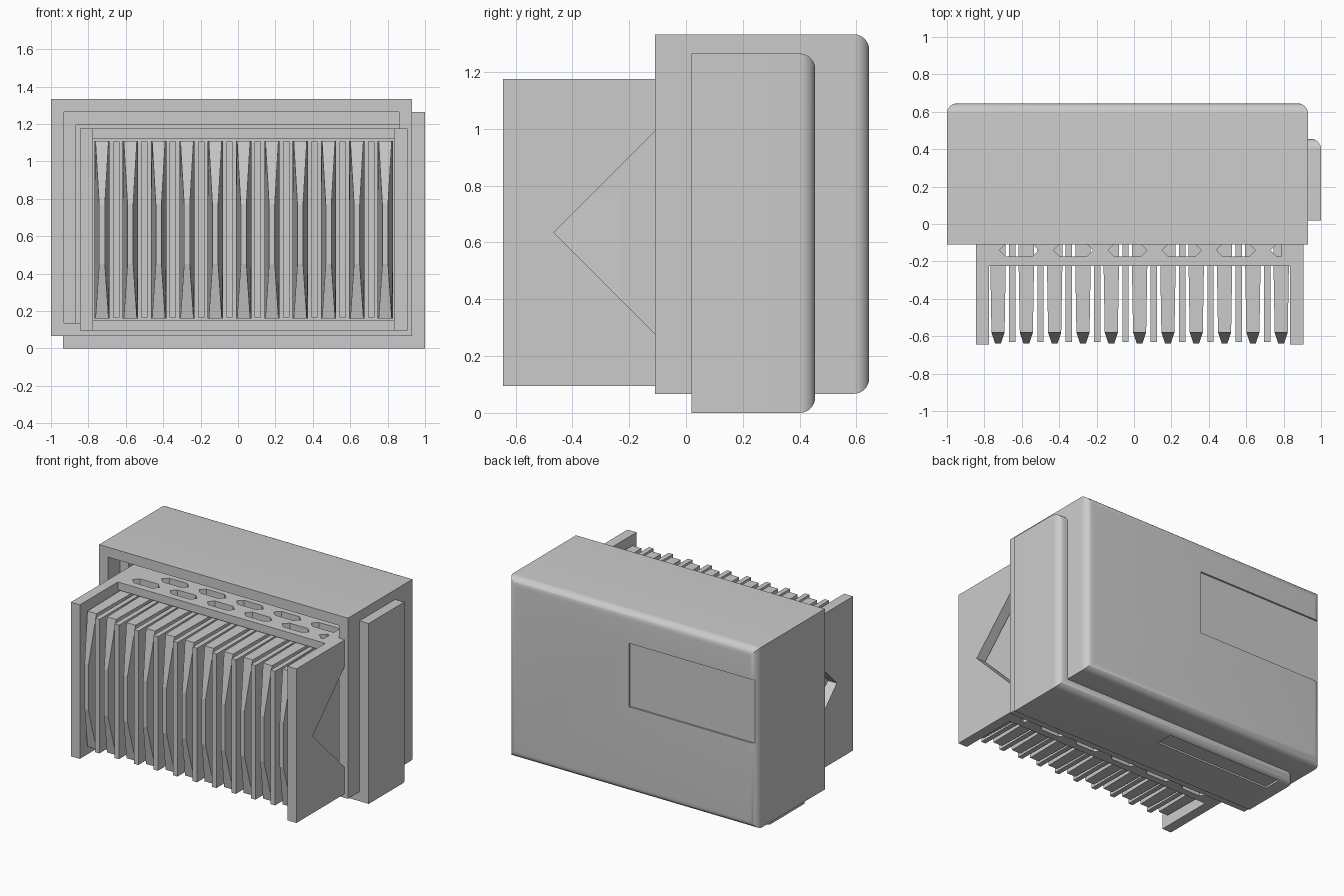
import bpy, bmesh
from mathutils import Vector

if "Cube" in bpy.data.objects:
    bpy.data.objects.remove(bpy.data.objects["Cube"])


def mesh_object(name, bm):
    bmesh.ops.recalc_face_normals(bm, faces=bm.faces)
    me = bpy.data.meshes.new(name)
    bm.to_mesh(me)
    bm.free()
    ob = bpy.data.objects.new(name, me)
    bpy.context.collection.objects.link(ob)
    return ob


def add_box(bm, x, y, z):
    vs = bmesh.ops.create_cube(bm, size=1)["verts"]
    for v in vs:
        v.co = Vector([a + (c + 0.5) * (b - a) for c, (a, b) in zip(v.co, (x, y, z))])
    return vs


def box(name, x, y, z):
    bm = bmesh.new()
    add_box(bm, x, y, z)
    return mesh_object(name, bm)


def loft(bm, rings):
    """Skin a stack of equal-length closed rings and cap both ends."""
    rows = [[bm.verts.new(p) for p in r] for r in rings]
    n = len(rows[0])
    for a, b in zip(rows, rows[1:]):
        for i in range(n):
            bm.faces.new((a[i], a[(i + 1) % n], b[(i + 1) % n], b[i]))
    bm.faces.new(rows[0])
    bm.faces.new(rows[-1])


def cut(target, cutter):
    """Subtract the cutter, then delete it."""
    mod = target.modifiers.new("cut", "BOOLEAN")
    mod.operation, mod.solver, mod.object = "DIFFERENCE", "EXACT", cutter
    bpy.ops.object.select_all(action="DESELECT")
    target.select_set(True)
    bpy.context.view_layer.objects.active = target
    bpy.ops.object.modifier_apply(modifier=mod.name)
    bpy.data.objects.remove(cutter)


def shell(name, x, y, z, wall, radius):
    """Open-fronted housing with rounded back edges."""
    bm = bmesh.new()
    add_box(bm, x, y, z)
    back = [e for e in bm.edges if all(abs(v.co.y - y[1]) < 1e-4 for v in e.verts)]
    bmesh.ops.bevel(bm, geom=back, offset=radius, segments=8, profile=0.5, affect="EDGES")
    ob = mesh_object(name, bm)
    cut(ob, box("cavity", (x[0] + wall, x[1] - wall), (y[0] - 0.1, y[1] - wall),
                (z[0] + wall, z[1] - wall)))
    return ob


def smooth(ob):
    bpy.ops.object.select_all(action="DESELECT")
    ob.select_set(True)
    bpy.context.view_layer.objects.active = ob
    bpy.ops.object.shade_smooth_by_angle(angle=0.5)


# Large housing with a shallow panel recess on the back
outer = shell("outer_housing", (-1, 0.93), (-0.11, 0.645), (0.067, 1.333), 0.07, 0.055)
cut(outer, box("panel", (-1.1, -0.01), (0.633, 0.8), (0.67, 1.115)))
smooth(outer)

# Offset second housing with a slim recess underneath
inner = shell("inner_housing", (-0.935, 1), (0.02, 0.455), (0, 1.265), 0.07, 0.055)
cut(inner, box("slot", (-0.84, 0.05), (0.295, 0.415), (-0.1, 0.012)))
smooth(inner)

CX, CZ, REAR = 0.03, 0.635, 0.36

# Side plates with a diamond notch
for side, name in ((-1, "left_side_plate"), (1, "right_side_plate")):
    xs = sorted((CX + side * 0.805, CX + side * 0.875))
    plate = box(name, xs, (-0.645, REAR), (0.095, 1.175))
    bm = bmesh.new()
    d = 0.415
    loft(bm, [[(x, -0.05 - d, CZ), (x, -0.05, CZ - d), (x, -0.05 + d, CZ), (x, -0.05, CZ + d)]
              for x in (xs[0] - 0.05, xs[1] + 0.05)])
    cut(plate, mesh_object("notch", bm))

# Top and bottom lattice plates
for name, z in (("top_lattice", (1.12, 1.175)), ("bottom_lattice", (0.095, 0.15))):
    plate = box(name, (CX - 0.805, CX + 0.805), (-0.225, REAR), z)
    bm = bmesh.new()
    for row in range(3):
        y = -0.14 + row * 0.115
        for i in range(7):
            x = -0.615 + 0.29 * i - 0.145 * (row % 2)
            lo, hi = CX - 0.755, CX + 0.755
            hexa = [(-0.105, 0), (-0.07, -0.035), (0.07, -0.035),
                    (0.105, 0), (0.07, 0.035), (-0.07, 0.035)]
            if x - 0.105 < lo or x + 0.105 > hi:
                # End cells are cut short by the frame
                if x < lo - 0.03 or x > hi + 0.06:
                    continue
                s = 1 if x > 0 else -1
                edge = hi if s > 0 else lo
                w = max(s * (edge - x), -0.06)
                hexa = [(-s * 0.105, 0), (-s * 0.07, -0.035), (s * w, -0.035),
                        (s * w, 0.035), (-s * 0.07, 0.035)]
            loft(bm, [[(x + px, y + py, h) for px, py in hexa] for h in (z[0] - 0.05, z[1] + 0.05)])
    cut(plate, mesh_object("holes", bm))

# Rear wall of the insert
box("rear_wall", (CX - 0.805, CX + 0.805), (REAR - 0.05, REAR), (0.15, 1.12))

# Wide blades with a waisted, tapered front edge
bm = bmesh.new()
for i in range(11):
    x = -0.727 + 0.1514 * i

    def ring(z, half, front):
        return [(x - 0.041, REAR - 0.04, z), (x - 0.041, -0.23, z), (x - half, front, z),
                (x + half, front, z), (x + 0.041, -0.23, z), (x + 0.041, REAR - 0.04, z)]
    loft(bm, [ring(0.16, 0.035, -0.58), ring(0.45, 0.015, -0.64),
              ring(0.77, 0.015, -0.64), ring(1.11, 0.035, -0.58)])
mesh_object("wide_blades", bm)

# Thin fins between the blades
bm = bmesh.new()
for i in range(10):
    x = -0.651 + 0.1514 * i
    add_box(bm, (x - 0.017, x + 0.017), (-0.63, REAR - 0.04), (0.165, 1.105))
mesh_object("thin_fins", bm)
